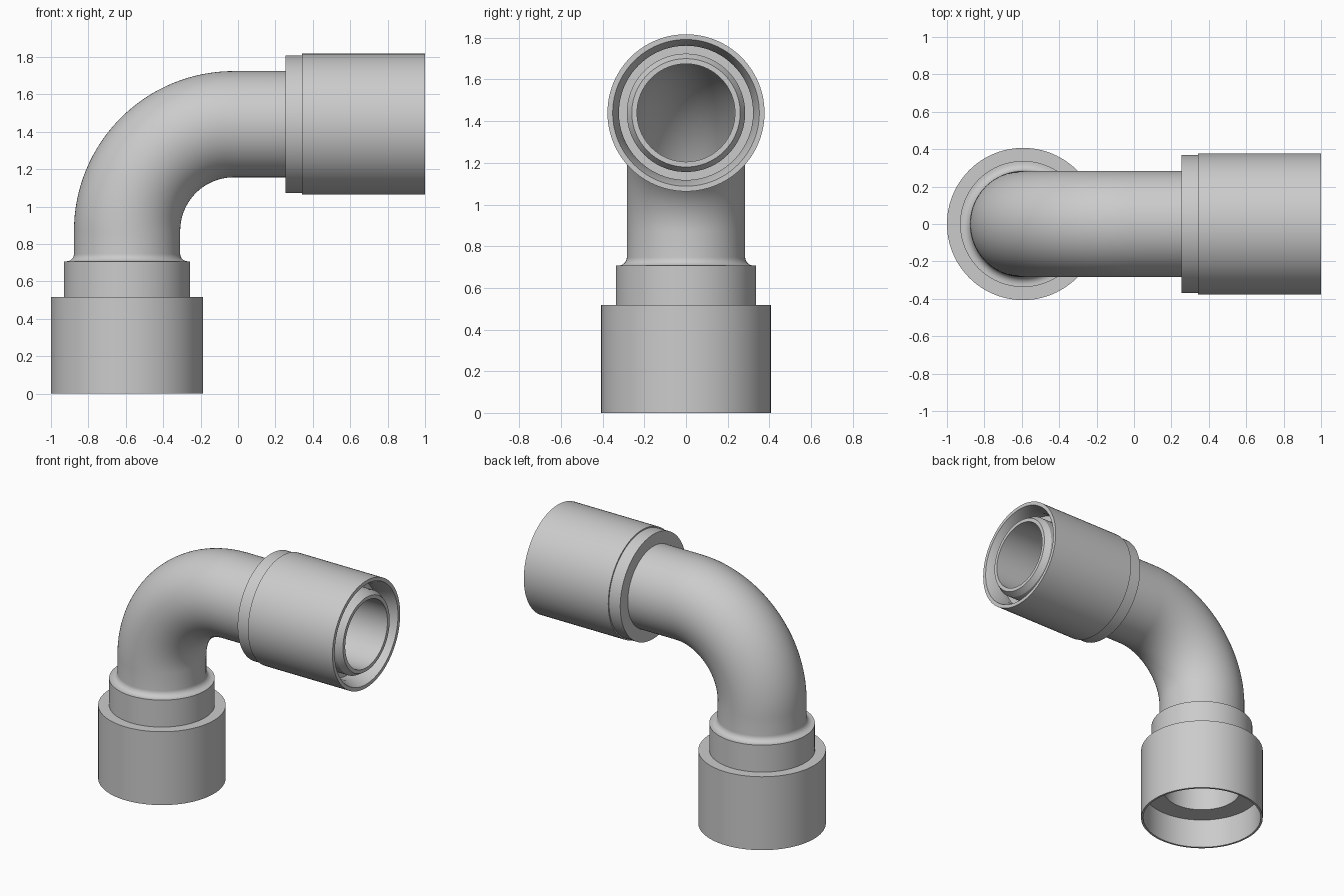
import bpy, bmesh, math
from mathutils import Vector

if "Cube" in bpy.data.objects:
    bpy.data.objects.remove(bpy.data.objects["Cube"])

SEG = 96
X0, Z_BEND, R_BEND = -0.593, 0.87, 0.57      # riser axis, start of bend, bend radius
ARC = R_BEND * math.pi / 2

grey = bpy.data.materials.new("light grey")
grey.diffuse_color = (0.6, 0.6, 0.6, 1)
grey.use_nodes = True
grey.node_tree.nodes["Principled BSDF"].inputs["Base Color"].default_value = grey.diffuse_color


def path(s):
    """Centre line: up the riser, round the bend, out along +x. Gives point and heading angle."""
    if s <= Z_BEND:
        return Vector((X0, 0, s)), 0.0
    if s < Z_BEND + ARC:
        a = (s - Z_BEND) / R_BEND
        return Vector((X0 + R_BEND * (1 - math.cos(a)), 0, Z_BEND + R_BEND * math.sin(a))), a
    return Vector((X0 + R_BEND + s - Z_BEND - ARC, 0, Z_BEND + R_BEND)), math.pi / 2


def at_x(x):
    """Path length at which the outlet reaches x."""
    return x - X0 - R_BEND + Z_BEND + ARC


def ring_part(name, profile):
    """Sweep a closed (path length, radius) profile round the centre line."""
    bm = bmesh.new()
    rings = []
    for s, r in profile:
        p, a = path(s)
        u, v = Vector((math.cos(a), 0, -math.sin(a))), Vector((0, 1, 0))
        rings.append([bm.verts.new(p + r * (u * math.cos(t) + v * math.sin(t)))
                      for t in (2 * math.pi * i / SEG for i in range(SEG))])
    for k, a in enumerate(rings):
        b = rings[(k + 1) % len(rings)]
        for i in range(SEG):
            j = (i + 1) % SEG
            bm.faces.new((a[i], a[j], b[j], b[i]))
    bmesh.ops.recalc_face_normals(bm, faces=bm.faces)
    me = bpy.data.meshes.new(name)
    bm.to_mesh(me)
    bm.free()
    me.materials.append(grey)
    ob = bpy.data.objects.new(name, me)
    bpy.context.collection.objects.link(ob)
    bpy.ops.object.select_all(action='DESELECT')
    ob.select_set(True)
    bpy.context.view_layer.objects.active = ob
    bpy.ops.object.shade_smooth_by_angle(angle=math.radians(30))


# Elbow pipe: collar, fillet, bend, chamfered outlet, then back along the bore
PIPE, BORE = 0.284, 0.235
bend = [Z_BEND + ARC * i / 32 for i in range(33)]
fillet = [(0.747 - 0.04 * math.cos(t), PIPE + 0.04 - 0.04 * math.sin(t))
          for t in (math.pi / 2 * i / 8 for i in range(9))]
ring_part("elbow_pipe",
          [(0.26, 0.337), (0.707, 0.337)] + fillet
          + [(s, PIPE) for s in bend]
          + [(at_x(0.96), PIPE), (at_x(1.0), 0.26), (at_x(1.0), BORE)]
          + [(s, BORE) for s in reversed(bend)]
          + [(0.75, BORE), (0.5, 0.255), (0.26, 0.255)])

# Inlet socket: thin skirt with a shoulder inside
ring_part("inlet_socket",
          [(0, 0.393), (0, 0.407), (0.517, 0.407), (0.517, 0.33),
           (0.26, 0.33), (0.26, 0.255), (0.21, 0.255), (0.21, 0.393)])

# Outlet sleeve: stepped back end, flared mouth and a groove round the pipe
ring_part("outlet_sleeve",
          [(at_x(x), r) for x, r in
           [(0.255, 0.28), (0.255, 0.368), (0.342, 0.368), (0.342, 0.377),
            (1.0, 0.377), (1.0, 0.352), (0.92, 0.322), (0.86, 0.322), (0.86, 0.28)]])
